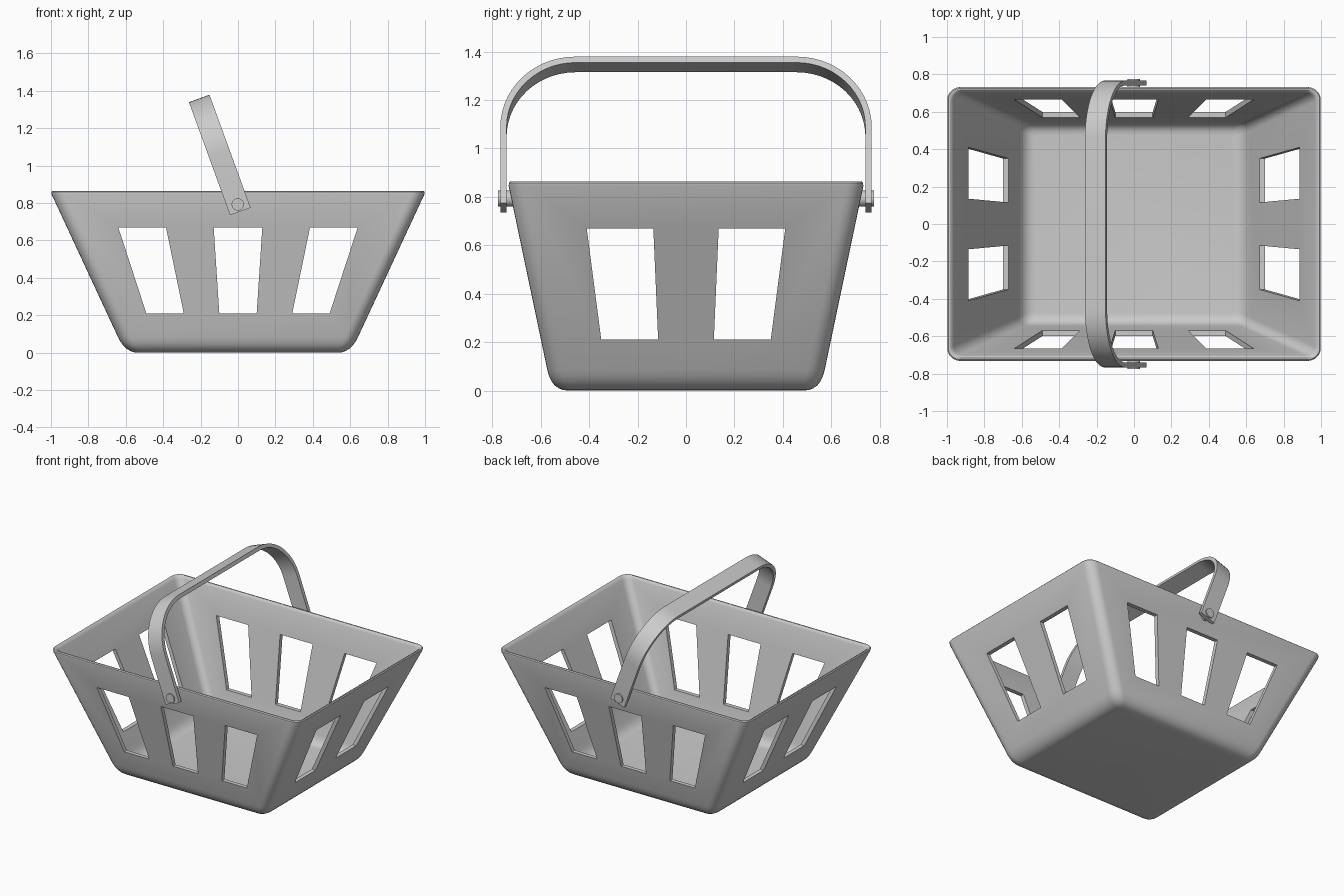
import bpy, bmesh
from math import sin, cos, pi, radians
from mathutils import Vector, Matrix

if "Cube" in bpy.data.objects:
    bpy.data.objects.remove(bpy.data.objects["Cube"])


def make_object(name, bm):
    bmesh.ops.recalc_face_normals(bm, faces=bm.faces)
    mesh = bpy.data.meshes.new(name)
    bm.to_mesh(mesh)
    bm.free()
    ob = bpy.data.objects.new(name, mesh)
    bpy.context.collection.objects.link(ob)
    return ob


def loft(bm, rings):
    """Bridge closed rings of points and cap both ends."""
    vs = [[bm.verts.new(p) for p in ring] for ring in rings]
    n = len(vs[0])
    for a, b in zip(vs, vs[1:]):
        for i in range(n):
            j = (i + 1) % n
            bm.faces.new((a[i], a[j], b[j], b[i]))
    bm.faces.new(vs[0])
    bm.faces.new(vs[-1])


def select_only(ob):
    bpy.ops.object.select_all(action='DESELECT')
    ob.select_set(True)
    bpy.context.view_layer.objects.active = ob


def smooth(ob, angle=30):
    select_only(ob)
    bpy.ops.object.shade_smooth_by_angle(angle=radians(angle))


def wall_ring(inset, z, segs=6):
    """Rounded rectangle of the flaring basket wall at height z."""
    hx, hy = 0.603 + 0.465 * z - inset, 0.555 + 0.21 * z - inset
    r = max(0.02, 0.07 - 0.7 * inset)
    pts = []
    for k, (sx, sy) in enumerate([(1, 1), (-1, 1), (-1, -1), (1, -1)]):
        for i in range(segs + 1):
            a = (k + i / segs) * pi / 2
            pts.append((sx * (hx - r) + r * cos(a), sy * (hy - r) + r * sin(a), z))
    return pts


# Basket shell: outside from the bottom up, over the rim, inside down to the floor
STEPS = 6
fillet = [((1 - i / STEPS) ** 2, (i / STEPS) ** 2) for i in range(STEPS + 1)]
profile = [(0.07 * a, 0.085 * b) for a, b in fillet]
profile += [(0, 0.845), (0.004, 0.858), (0.012, 0.864), (0.02, 0.864), (0.027, 0.858), (0.03, 0.845)]
profile += [(0.03 + 0.055 * a, 0.03 + 0.065 * b) for a, b in reversed(fillet)]
bm = bmesh.new()
loft(bm, [wall_ring(d, z) for d, z in profile])
basket = make_object("basket", bm)

# Window openings cut straight through opposite walls
Z0, Z1 = 0.21, 0.67
long_side = [(-0.10, 0.10, -0.13, 0.13)]
for s in (1, -1):
    long_side.append((s * 0.29, s * 0.49, s * 0.385, s * 0.64))
short_side = [(s * 0.115, s * 0.35, s * 0.135, s * 0.41) for s in (1, -1)]


def window_cutter(name, windows, along_x):
    bm = bmesh.new()
    for b0, b1, t0, t1 in windows:
        quad = [(b0, Z0), (b1, Z0), (t1, Z1), (t0, Z1)]
        loft(bm, [[(d, u, z) if along_x else (u, d, z) for u, z in quad] for d in (-1.3, 1.3)])
    ob = make_object(name, bm)
    ob.hide_render = True
    return ob


for name, windows, along_x in (("long_side_cutter", long_side, False),
                               ("short_side_cutter", short_side, True)):
    cutter = window_cutter(name, windows, along_x)
    mod = basket.modifiers.new(name, 'BOOLEAN')
    mod.operation = 'DIFFERENCE'
    mod.solver = 'EXACT'
    mod.object = cutter
    select_only(basket)
    bpy.ops.object.modifier_apply(modifier=name)
    bpy.data.objects.remove(cutter)
smooth(basket)

# Handle: flat strap bent over the basket and tilted back to one side
W, T, H, Y = 0.117, 0.026, 0.643, 0.767
A, B, SEGS = 0.31, 0.31, 14


def strap_side(inset):
    """Half of the strap outline in (y, height), from the foot upward."""
    pts = [(Y - inset, 0)]
    for i in range(SEGS + 1):
        a = i / SEGS * pi / 2
        pts.append((Y - A + (A - inset) * cos(a), H - B + (B - inset) * sin(a)))
    return pts


outer, inner = strap_side(0), strap_side(T)
outer += [(-y, h) for y, h in reversed(outer)]
inner += [(-y, h) for y, h in reversed(inner)]
bm = bmesh.new()
loft(bm, [[(-W / 2, yo, ho), (W / 2, yo, ho), (W / 2, yi, hi), (-W / 2, yi, hi)]
          for (yo, ho), (yi, hi) in zip(outer, inner)])
tilt = Matrix.Translation((0.0125, 0, 0.755)) @ Matrix.Rotation(radians(-20), 4, 'Y')
bm.transform(tilt)
handle = make_object("handle", bm)
smooth(handle)

# Pivot pins joining the handle to the walls
for side, label in ((-1, "front"), (1, "back")):
    centre = tilt @ Vector((0, side * 0.738, 0.04))
    bpy.ops.mesh.primitive_cylinder_add(vertices=24, radius=0.033, depth=0.076,
                                        location=centre, rotation=(pi / 2, 0, 0))
    pin = bpy.context.object
    pin.name = label + "_pivot_pin"
    smooth(pin)
